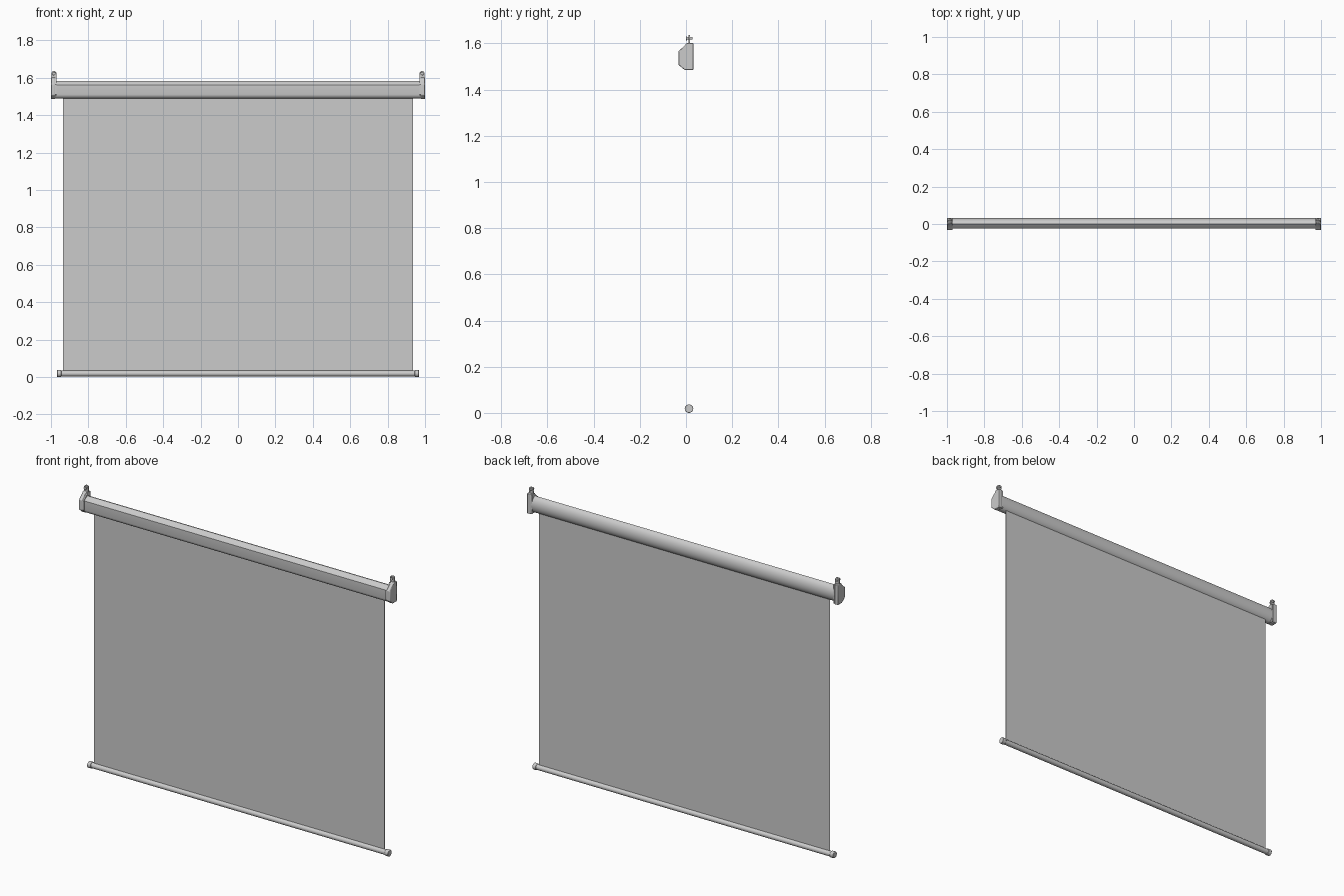
import bpy, bmesh, math
from mathutils import Matrix

if "Cube" in bpy.data.objects:
    bpy.data.objects.remove(bpy.data.objects["Cube"])


def finish(bm, name, bevel=0, smooth=True):
    bmesh.ops.recalc_face_normals(bm, faces=bm.faces)
    me = bpy.data.meshes.new(name)
    bm.to_mesh(me)
    bm.free()
    ob = bpy.data.objects.new(name, me)
    bpy.context.collection.objects.link(ob)
    bpy.ops.object.select_all(action='DESELECT')
    bpy.context.view_layer.objects.active = ob
    ob.select_set(True)
    if bevel:
        m = ob.modifiers.new("bevel", 'BEVEL')
        m.width, m.segments, m.limit_method = bevel, 2, 'ANGLE'
    if smooth:
        bpy.ops.object.shade_smooth_by_angle(angle=math.radians(35))
    return ob


def extrude_x(name, profile, x0, x1, bevel=0):
    """Extrude a (y, z) outline from x0 to x1."""
    bm = bmesh.new()
    a = [bm.verts.new((x0, y, z)) for y, z in profile]
    b = [bm.verts.new((x1, y, z)) for y, z in profile]
    bm.faces.new(a)
    bm.faces.new(b)
    for i in range(len(a)):
        j = (i + 1) % len(a)
        bm.faces.new((a[i], a[j], b[j], b[i]))
    return finish(bm, name, bevel)


def cylinder(name, r, length, centre, axis, bevel=0, seg=24):
    bm = bmesh.new()
    rot = Matrix.Rotation(math.pi / 2, 4, 'Y' if axis == 'X' else 'X')
    bmesh.ops.create_cone(bm, cap_ends=True, segments=seg, radius1=r, radius2=r,
                          depth=length, matrix=Matrix.Translation(centre) @ rot)
    return finish(bm, name, bevel)


def box(name, size, centre, bevel=0):
    bm = bmesh.new()
    bmesh.ops.create_cube(bm, size=1, matrix=Matrix.Translation(centre) @ Matrix.Diagonal((*size, 1)))
    return finish(bm, name, bevel)


def hanger(name, x, y):
    """Upright tab with a round, pierced head."""
    bm = bmesh.new()
    n, r, hole, zc, t = 20, 0.014, 0.006, 1.622, 0.004
    rings = []
    for yy in (y - t, y + t):
        for rad in (r, hole):
            rings.append([bm.verts.new((x + rad * math.cos(i * 2 * math.pi / n), yy,
                                        zc + rad * math.sin(i * 2 * math.pi / n))) for i in range(n)])
    fo, fi, bo, bi = rings
    for p, q in ((fo, fi), (fi, bi), (bi, bo), (bo, fo)):
        for i in range(n):
            j = (i + 1) % n
            bm.faces.new((p[i], p[j], q[j], q[i]))
    finish(bm, name + "_eye")
    box(name + "_stem", (0.026, 0.008, 0.03), (x, y, 1.600), 0.001)


# Roller housing: faceted front, rounded back
arc = [(0.031 * math.sin(a), 1.536 + 0.047 * math.cos(a))
       for a in (math.pi * i / 20 for i in range(21))]
belly = [(-0.010, 1.490), (-0.018, 1.495), (-0.023, 1.502), (-0.025, 1.510)]
extrude_x("housing", arc + belly + [(-0.025, 1.562), (-0.021, 1.567)], -0.975, 0.975)

# Fabric sheet and bottom bar
box("screen_fabric", (1.87, 0.002, 1.48), (0, 0.013, 0.76))
cylinder("bottom_bar", 0.0155, 1.92, (0, 0.013, 0.0185), 'X', seg=32)

cap = [(0.032, 1.485), (-0.006, 1.485), (-0.033, 1.508), (-0.033, 1.566),
       (-0.004, 1.592), (0.002, 1.602), (0.032, 1.602)]
for s, side in ((-1, "left"), (1, "right")):
    # Housing end cap with narrower inner collar
    extrude_x(side + "_end_cap", cap, s * 0.977, s * 1.0, 0.003)
    extrude_x(side + "_cap_collar", [(y * 0.94, 1.54 + (z - 1.54) * 0.94) for y, z in cap],
              s * 0.970, s * 0.978)
    # Hanging tab with its fixing screw
    hanger(side + "_hanger", s * 0.984, 0.014)
    cylinder(side + "_screw", 0.006, 0.026, (s * 0.984, 0.016, 1.622), 'Y', seg=16)
    cylinder(side + "_screw_head", 0.009, 0.004, (s * 0.984, 0.002, 1.622), 'Y', 0.001, 16)
    # Bottom bar end cap
    cylinder(side + "_bar_cap", 0.0185, 0.022, (s * 0.956, 0.013, 0.0185), 'X', 0.002)
